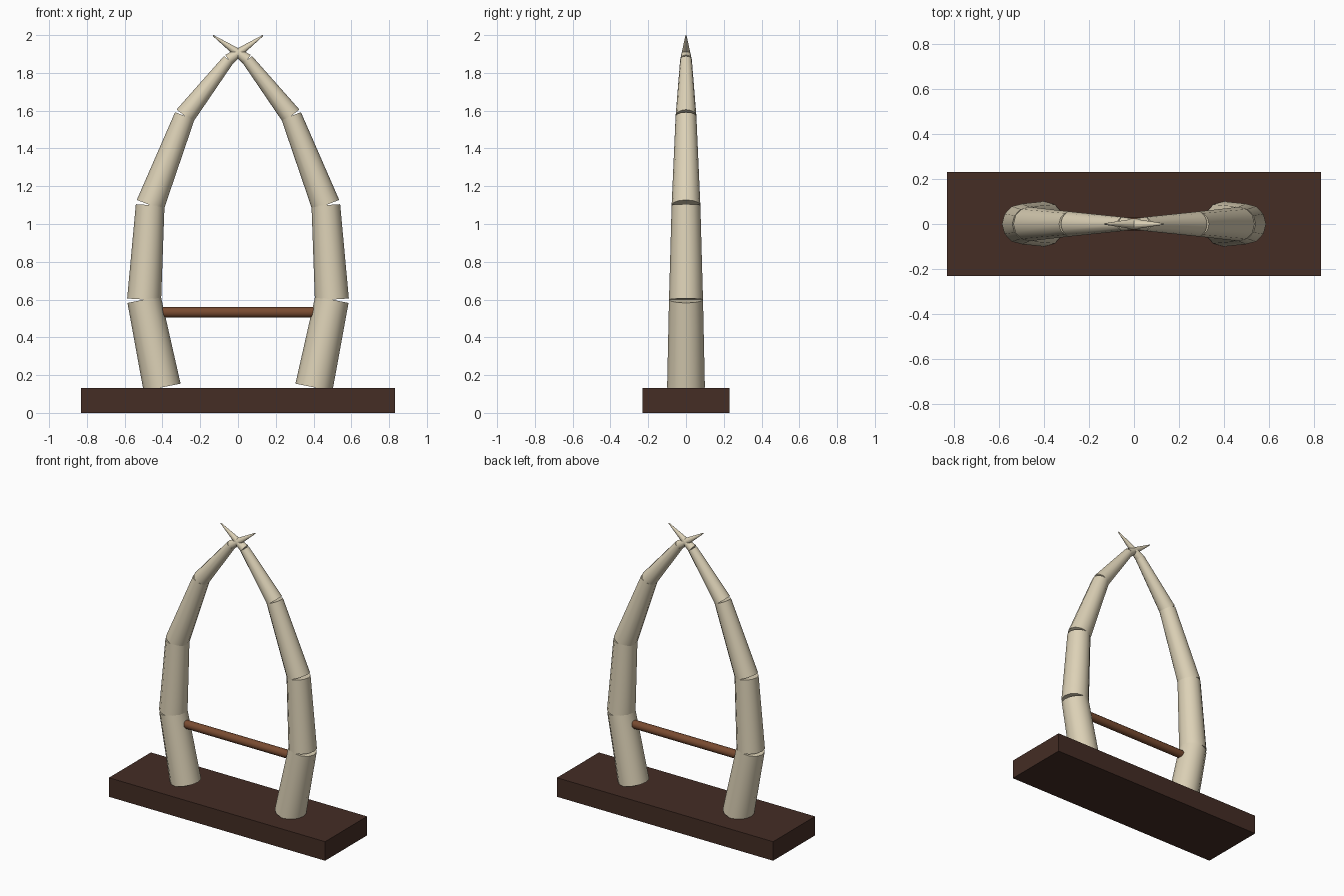
import bpy, math
from mathutils import Vector

if "Cube" in bpy.data.objects:
    bpy.data.objects.remove(bpy.data.objects["Cube"])


def material(name, rgb):
    m = bpy.data.materials.new(name)
    m.diffuse_color = (*rgb, 1)
    m.use_nodes = True
    m.node_tree.nodes["Principled BSDF"].inputs["Base Color"].default_value = m.diffuse_color
    return m


ivory = material("ivory", (0.72, 0.64, 0.47))
dark_wood = material("dark wood", (0.058, 0.026, 0.018))
red_wood = material("red wood", (0.19, 0.070, 0.030))


def rod(name, a, b, r1, r2, mat, sides=12):
    """Capped, tapered cylinder from a to b."""
    a, b = Vector(a), Vector(b)
    d = b - a
    bpy.ops.mesh.primitive_cone_add(vertices=sides, radius1=r1, radius2=r2,
                                    depth=d.length, location=(a + b) / 2)
    o = bpy.context.object
    # tilt only around y, so the sides stay aligned with the arch plane
    o.rotation_euler = (0, math.atan2(d.x, d.z), 0)
    o.name = name
    o.data.materials.append(mat)
    bpy.ops.object.shade_smooth_by_angle(angle=math.radians(40))
    return o


# Plinth
bpy.ops.mesh.primitive_cube_add(size=1, location=(0, 0, 0.066))
base = bpy.context.object
base.name = "base"
base.scale = (1.66, 0.46, 0.132)
base.data.materials.append(dark_wood)

# Pair of curved tusks: (x, z, radius) along the left one, mirrored for the right
path = [(-0.402, 0.135, 0.10), (-0.497, 0.60, 0.09), (-0.465, 1.10, 0.076),
        (-0.282, 1.572, 0.055), (-0.05, 1.87, 0.031), (0.132, 1.998, 0.003)]
for side, s in (("left", 1), ("right", -1)):
    for i, (p, q) in enumerate(zip(path, path[1:])):
        rod(f"{side}_tusk_segment_{i + 1}", (s * p[0], 0, p[1]),
            (s * q[0], 0, q[1]), p[2], q[2], ivory)

# Crossbar between the tusks
rod("crossbar", (-0.43, 0, 0.532), (0.43, 0, 0.532), 0.028, 0.028, red_wood)
